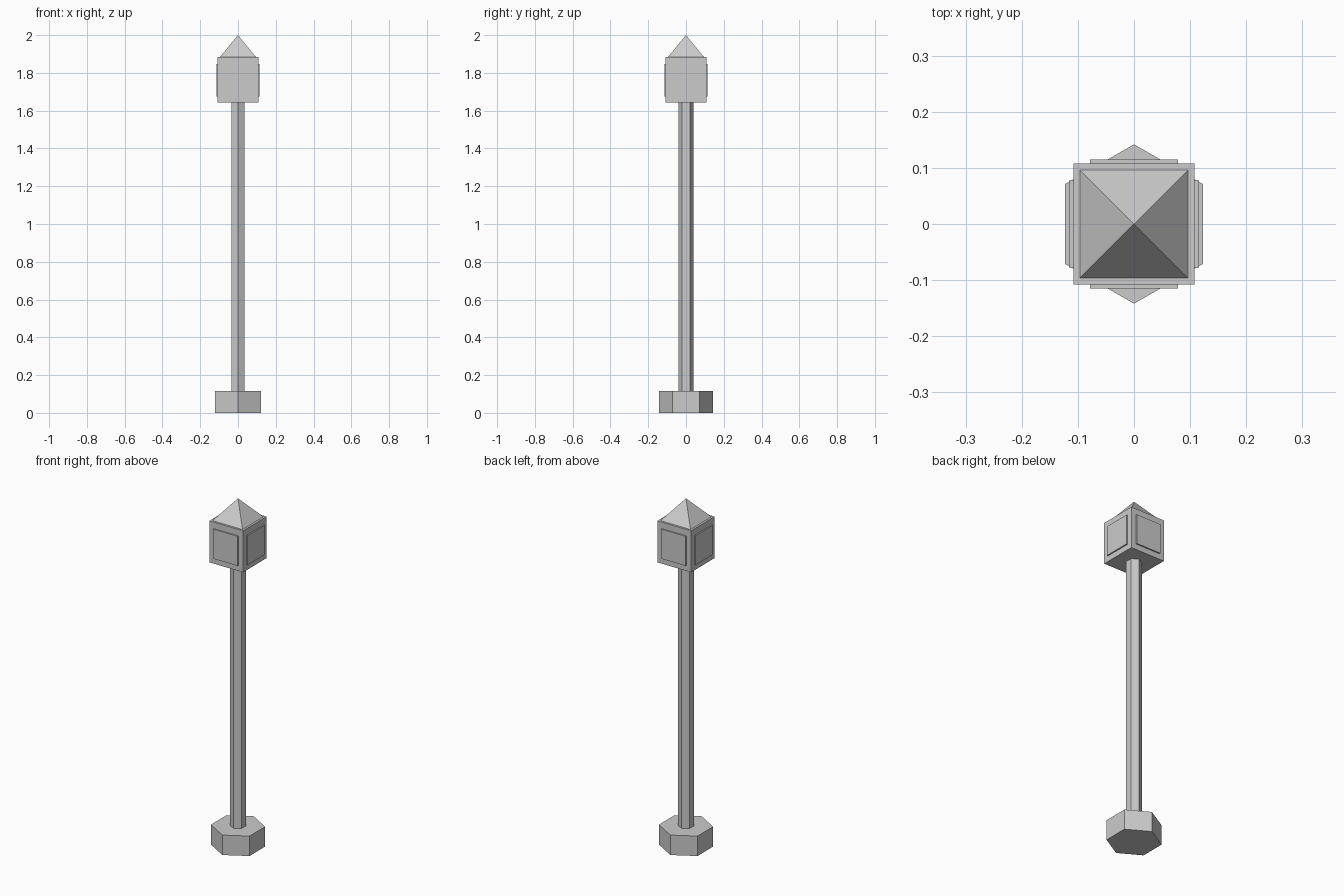
import bpy
from math import radians

if "Cube" in bpy.data.objects:
    bpy.data.objects.remove(bpy.data.objects["Cube"])


def prism(name, sides, r1, r2, z0, z1, turn=0):
    # Upright prism or pyramid between two heights
    bpy.ops.mesh.primitive_cone_add(vertices=sides, radius1=r1, radius2=r2, depth=z1 - z0,
                                    location=(0, 0, (z0 + z1) / 2))
    ob = bpy.context.object
    ob.name = name
    ob.rotation_euler.z = radians(turn)
    return ob


def box(name, size, loc):
    bpy.ops.mesh.primitive_cube_add(size=1, location=loc)
    ob = bpy.context.object
    ob.name = name
    ob.scale = size
    return ob


# Hexagonal foot and pole, corners facing front and back
prism("base", 6, 0.142, 0.142, 0, 0.115)
prism("pole", 6, 0.041, 0.041, 0.115, 1.644)

# Lantern head
box("lantern_body", (0.215, 0.215, 0.239), (0, 0, 1.7635))

# Raised panes on the four sides
for i, (dx, dy) in enumerate([(0, -1), (1, 0), (0, 1), (-1, 0)]):
    thick, wide, out = 0.016, 0.156, 0.107
    box(f"lantern_pane_{i + 1}",
        (thick if dx else wide, thick if dy else wide, 0.17),
        (dx * out, dy * out, 1.761))

# Pyramid roof
prism("roof", 4, 0.096 * 2 ** 0.5, 0, 1.883, 2.0, 45)
